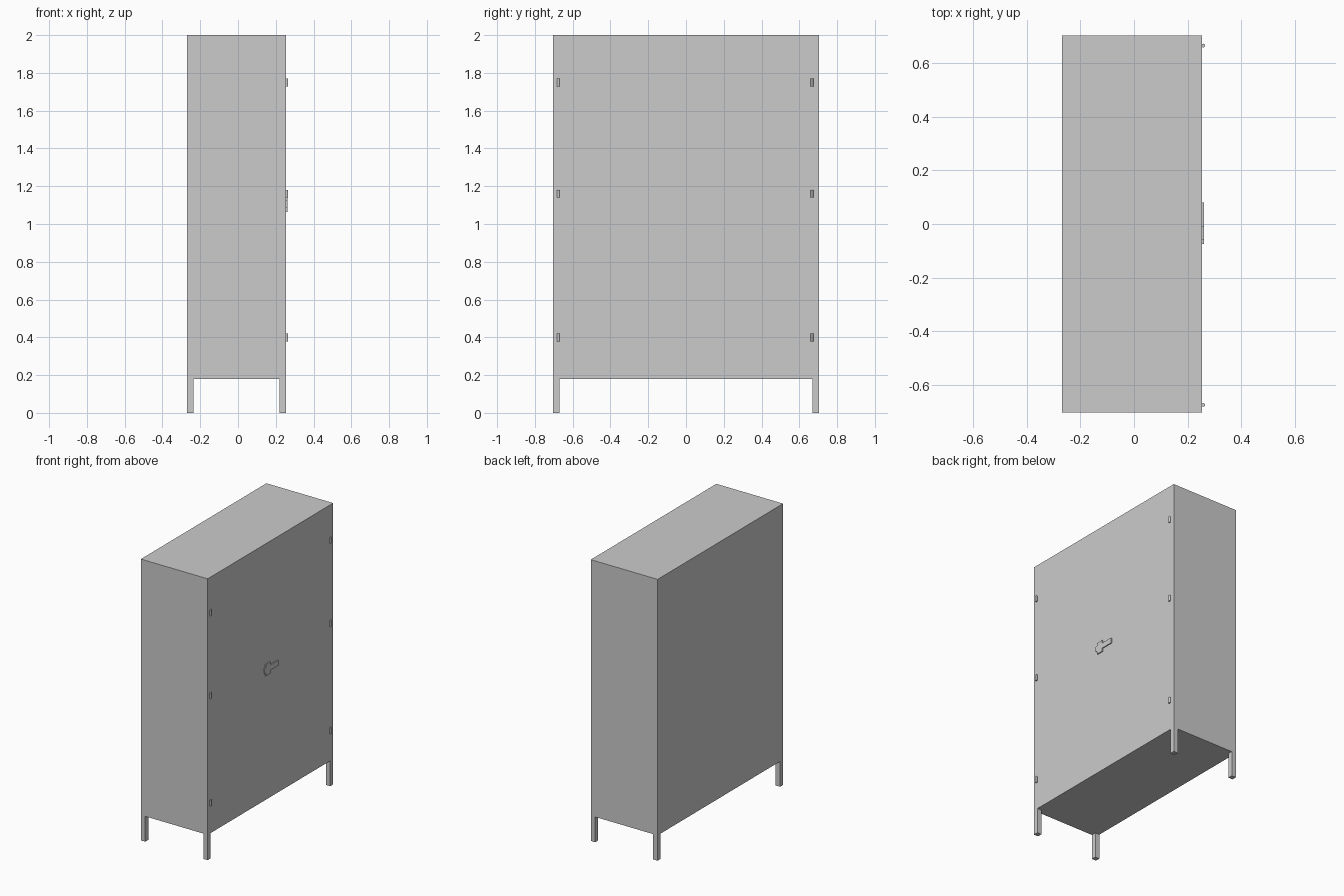
import bpy
import bmesh
from mathutils import Matrix, Vector

cube = bpy.data.objects.get("Cube")
if cube:
    bpy.data.objects.remove(cube, do_unlink=True)

grey = bpy.data.materials.new("grey_paint")
grey.use_nodes = True
grey.diffuse_color = (0.6, 0.6, 0.6, 1)
grey.node_tree.nodes["Principled BSDF"].inputs["Base Color"].default_value = (0.6, 0.6, 0.6, 1)


def finish(name, bm):
    mesh = bpy.data.meshes.new(name)
    bm.to_mesh(mesh)
    bm.free()
    mesh.materials.append(grey)
    obj = bpy.data.objects.new(name, mesh)
    bpy.context.collection.objects.link(obj)
    return obj


def box(name, low, high):
    low, high = Vector(low), Vector(high)
    bm = bmesh.new()
    bmesh.ops.create_cube(bm, size=1, matrix=Matrix.Translation((low + high) / 2)
                          @ Matrix.Diagonal((*(high - low), 1)))
    return finish(name, bm)


BACK, DOOR, SIDE = -0.27, 0.255, 0.705
FLOOR, TOP, LEG = 0.18, 2.0, 0.034

# Cabinet body
box("cabinet_body", (BACK, -SIDE, FLOOR), (DOOR, SIDE, TOP))

# Four square legs flush with the corners
for x, depth in ((BACK, "back"), (DOOR - LEG, "door")):
    for y, side in ((-SIDE, "front"), (SIDE - LEG, "rear")):
        box(f"{depth}_{side}_leg", (x, y, 0), (x + LEG, y + LEG, FLOOR))

# Hinge barrels, three along each door edge
for y, side in ((-0.676, "front"), (0.667, "rear")):
    for z, level in ((0.398, "lower"), (1.16, "middle"), (1.75, "upper")):
        bm = bmesh.new()
        bmesh.ops.create_cone(bm, cap_ends=True, segments=12, radius1=0.007, radius2=0.007,
                              depth=0.042, matrix=Matrix.Translation((DOOR + 0.004, y, z)))
        hinge = finish(f"{side}_{level}_hinge", bm)
        for p in hinge.data.polygons:
            p.use_smooth = abs(p.normal.z) < 0.5
        hinge.data.set_sharp_from_angle(angle=0.6)

# Latch: mounting plate, lever and stepped tail
box("latch_plate", (DOOR - 0.002, -0.060, 1.063), (DOOR + 0.007, -0.009, 1.145))
box("latch_lever", (DOOR - 0.002, -0.012, 1.086), (DOOR + 0.007, 0.080, 1.124))
box("latch_tail", (DOOR - 0.002, -0.074, 1.086), (DOOR + 0.007, -0.055, 1.124))
